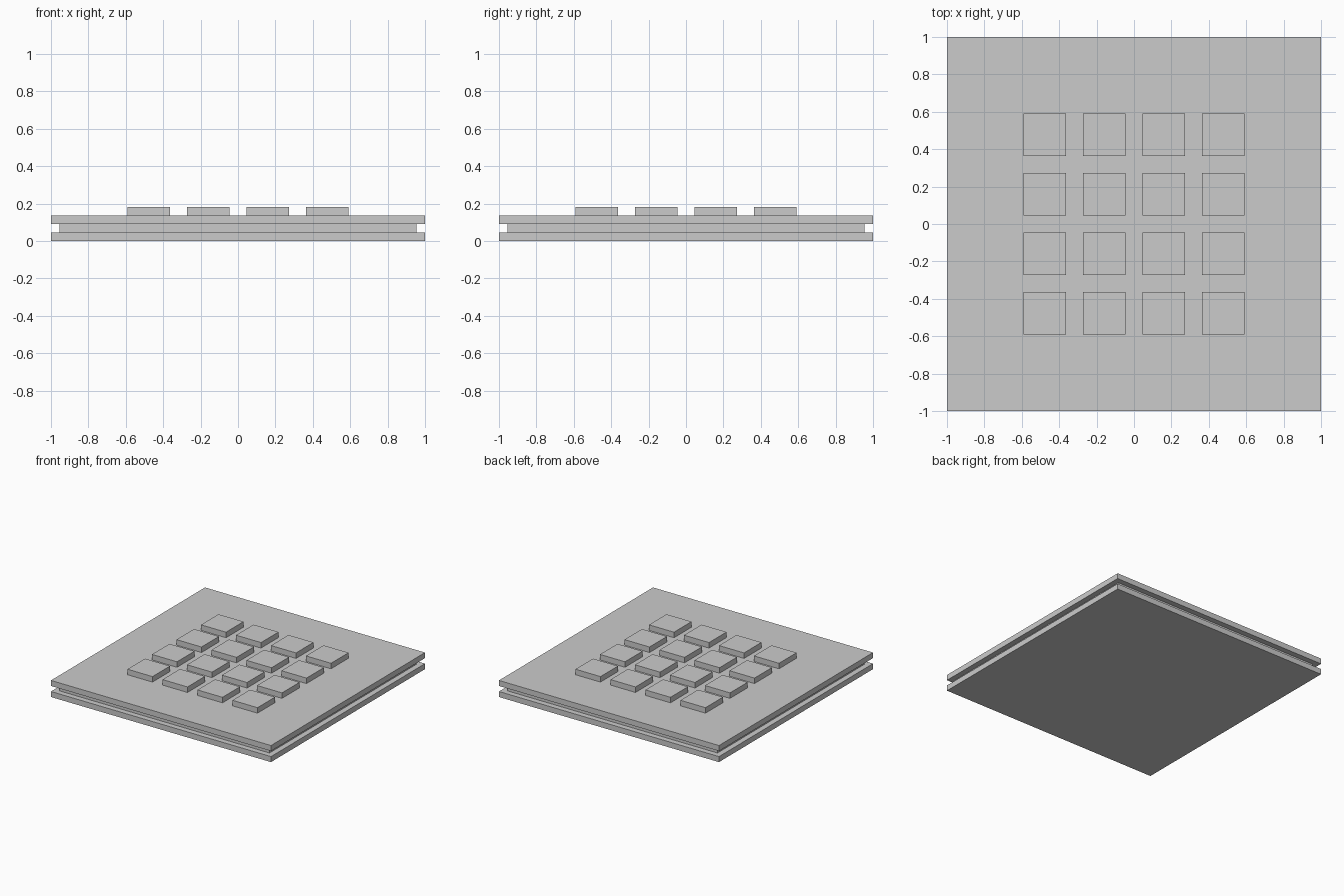
import bpy

if "Cube" in bpy.data.objects:
    bpy.data.objects.remove(bpy.data.objects["Cube"])

U = 1 / 22  # layer thickness; every size is a multiple of it


def box(name, x, y, z0, width, depth, height):
    bpy.ops.mesh.primitive_cube_add(size=1, location=(x, y, z0 + height / 2))
    ob = bpy.context.object
    ob.name = name
    ob.scale = (width, depth, height)
    bpy.ops.object.transform_apply(location=False, rotation=False, scale=True)
    return ob


# Stacked square plates, the middle one recessed
box("bottom_plate", 0, 0, 0, 2, 2, U)
box("recessed_core", 0, 0, U, 42 * U, 42 * U, U)
box("top_plate", 0, 0, 2 * U, 2, 2, U)

# 4 x 4 grid of raised pads
for row in range(4):
    for col in range(4):
        box(f"pad_{row + 1}_{col + 1}", (col - 1.5) * 7 * U, (row - 1.5) * 7 * U,
            3 * U, 5 * U, 5 * U, U)
